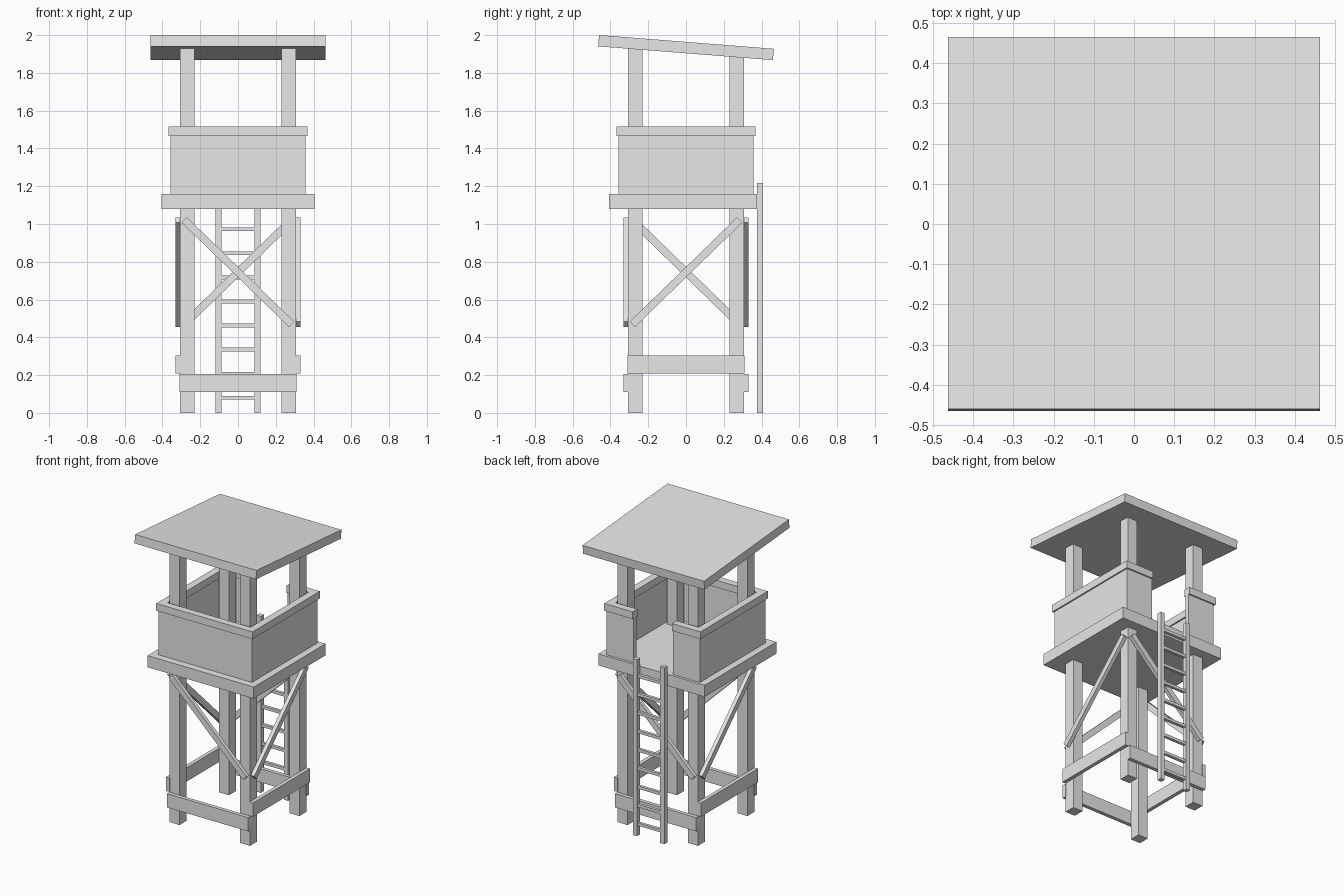
import bpy
import bmesh
from math import atan2, hypot, radians, tan
from mathutils import Matrix, Vector

if "Cube" in bpy.data.objects:
    bpy.data.objects.remove(bpy.data.objects["Cube"], do_unlink=True)

# One plain grey for the whole tower
grey = bpy.data.materials.new("plain_grey")
grey.use_nodes = True
grey.diffuse_color = (0.8, 0.8, 0.8, 1)
grey.node_tree.nodes["Principled BSDF"].inputs["Base Color"].default_value = (0.8, 0.8, 0.8, 1)


def block(name, center, size, rotation=None):
    """Box of a given size, optionally turned about its center."""
    bm = bmesh.new()
    bmesh.ops.create_cube(bm, size=1)
    bmesh.ops.scale(bm, vec=Vector(size), verts=bm.verts)
    if rotation:
        bmesh.ops.transform(bm, matrix=rotation, verts=bm.verts)
    mesh = bpy.data.meshes.new(name)
    bm.to_mesh(mesh)
    bm.free()
    mesh.materials.append(grey)
    obj = bpy.data.objects.new(name, mesh)
    obj.location = center
    bpy.context.collection.objects.link(obj)
    return obj


def span(name, x, y, z):
    """Box given by its range on each axis."""
    ranges = (x, y, z)
    return block(name, [(a + b) / 2 for a, b in ranges], [b - a for a, b in ranges])


# Sloping roof, high at the front
SLOPE = radians(4.5)
ROOF_Z, ROOF_T = 1.934, 0.06
block("roof", (0, 0, ROOF_Z), (0.927, 0.928, ROOF_T), Matrix.Rotation(-SLOPE, 4, "X"))

# Corner posts reaching just into the roof
POST, POST_W = 0.269, 0.075
for depth, sy in (("front", -1), ("back", 1)):
    top = ROOF_Z - ROOF_T / 2 - tan(SLOPE) * sy * POST + 0.01
    for side, sx in (("right", -1), ("left", 1)):
        block(f"{depth}_{side}_post", (sx * POST, sy * POST, top / 2), (POST_W, POST_W, top))

# Platform
span("platform", (-0.405, 0.405), (-0.407, 0.375), (1.08, 1.16))

# Low beams and one diagonal brace outside each side
OUT, THICK = 0.319, 0.026
BEAM, BEAM_H = 0.62, 0.095
run, rise = 0.568, 0.552
length, angle = hypot(run, rise), atan2(rise, run)
for name, s in (("front", -1), ("back", 1)):
    block(f"{name}_beam", (0, s * OUT, 0.158), (BEAM, THICK, BEAM_H))
    block(f"{name}_brace", (0, s * OUT, 0.745), (length, THICK, 0.04),
          Matrix.Rotation(-s * angle, 4, "Y"))
for name, s in (("right", -1), ("left", 1)):
    block(f"{name}_beam", (s * OUT, 0, 0.257), (THICK, BEAM, BEAM_H))
    block(f"{name}_brace", (s * OUT, 0, 0.745), (THICK, length, 0.04),
          Matrix.Rotation(s * angle, 4, "X"))

# Parapet walls and cap rails, open at the middle of the back
GAP = 0.15
for part, outer, inner, z in (("wall", 0.357, 0.327, (1.16, 1.465)),
                              ("cap_rail", 0.367, 0.317, (1.465, 1.515))):
    span(f"front_{part}", (-outer, outer), (-outer, -inner), z)
    span(f"right_{part}", (-outer, -inner), (-inner, inner), z)
    span(f"left_{part}", (inner, outer), (-inner, inner), z)
    span(f"back_right_{part}", (-outer, -GAP), (inner, outer), z)
    span(f"back_left_{part}", (GAP, outer), (inner, outer), z)

# Ladder at the back opening
for side, s in (("right", -1), ("left", 1)):
    block(f"{side}_ladder_rail", (s * 0.104, 0.391, 0.608), (0.032, 0.032, 1.216))
for i in range(9):
    block(f"ladder_rung_{i + 1}", (0, 0.391, 0.08 + 0.1275 * i), (0.18, 0.02, 0.02))
